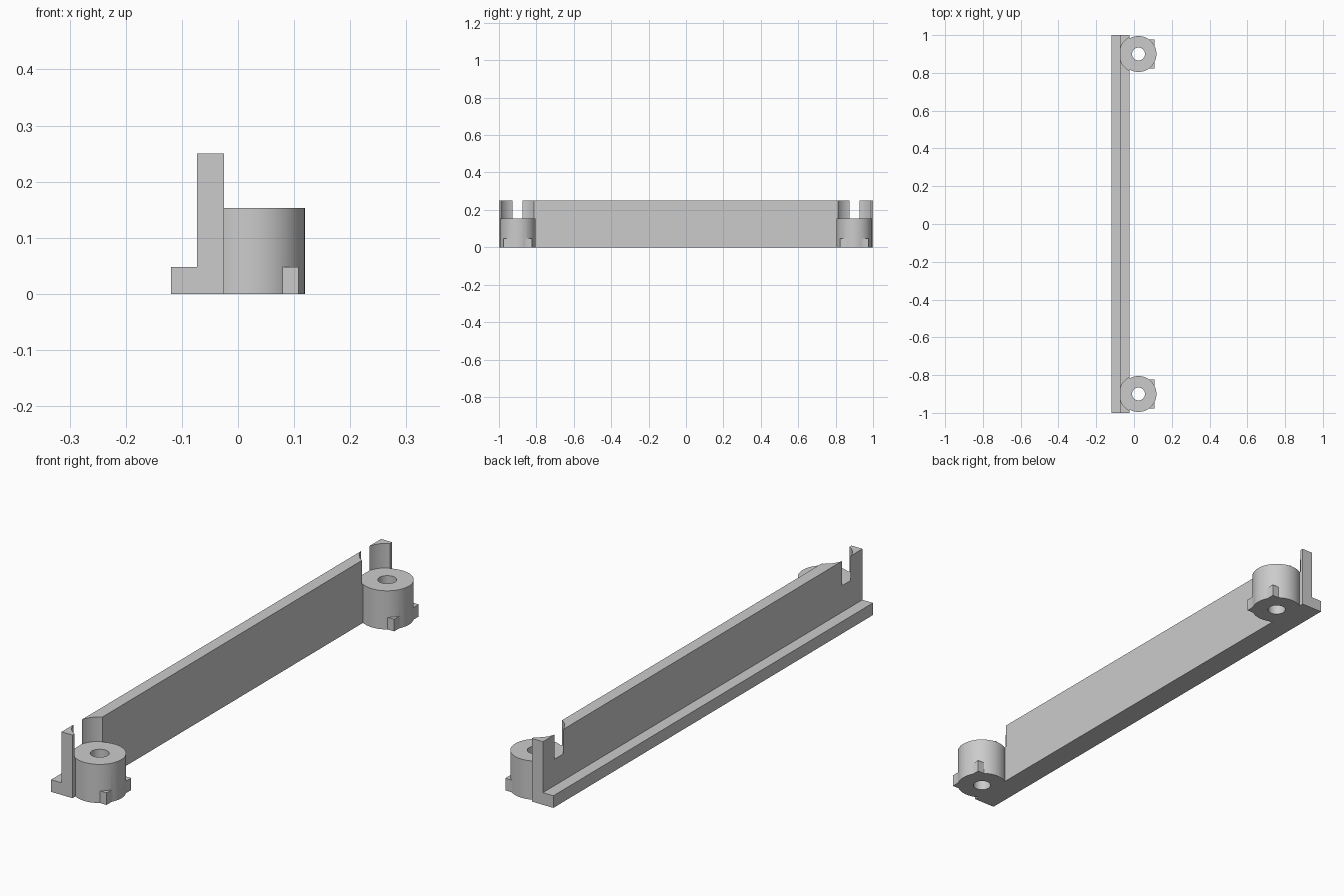
import bpy
import bmesh
from math import radians
from mathutils import Matrix

cube = bpy.data.objects.get("Cube")
if cube:
    bpy.data.objects.remove(cube, do_unlink=True)

BOSS_X, BOSS_Y = 0.024, 0.90
BOSS_R, BOSS_H = 0.095, 0.153
HOLE_R, NOTCH_R = 0.034, 0.1007
LEDGE_H, WALL_H = 0.048, 0.25

grey = bpy.data.materials.new("light_grey")
grey.use_nodes = True
colour = (0.6, 0.6, 0.6, 1)
grey.diffuse_color = colour
grey.node_tree.nodes["Principled BSDF"].inputs["Base Color"].default_value = colour


def add_object(name, bm):
    bmesh.ops.recalc_face_normals(bm, faces=bm.faces)
    mesh = bpy.data.meshes.new(name)
    bm.to_mesh(mesh)
    bm.free()
    mesh.materials.append(grey)
    obj = bpy.data.objects.new(name, mesh)
    bpy.context.collection.objects.link(obj)
    return obj


def cylinder(name, y, radius, z0, z1):
    bm = bmesh.new()
    bmesh.ops.create_cone(bm, cap_ends=True, segments=64, radius1=radius,
                          radius2=radius, depth=z1 - z0,
                          matrix=Matrix.Translation((BOSS_X, y, (z0 + z1) / 2)))
    return add_object(name, bm)


def box(name, lo, hi):
    bm = bmesh.new()
    centre = [(a + b) / 2 for a, b in zip(lo, hi)]
    size = [b - a for a, b in zip(lo, hi)]
    bmesh.ops.create_cube(bm, size=1, matrix=Matrix.Translation(centre)
                          @ Matrix.Diagonal((*size, 1)))
    return add_object(name, bm)


def combine(target, other, operation):
    mod = target.modifiers.new(operation.lower(), "BOOLEAN")
    mod.operation = operation
    mod.solver = "EXACT"
    mod.object = other
    bpy.context.view_layer.objects.active = target
    bpy.ops.object.modifier_apply(modifier=mod.name)
    bpy.data.objects.remove(other, do_unlink=True)


# L-shaped rail: low ledge with an upright wall
profile = [(-0.119, 0), (-0.025, 0), (-0.025, WALL_H), (-0.073, WALL_H),
           (-0.073, LEDGE_H), (-0.119, LEDGE_H)]
bm = bmesh.new()
face = bm.faces.new([bm.verts.new((x, -1, z)) for x, z in profile])
end = bmesh.ops.extrude_face_region(bm, geom=[face])["geom"]
bmesh.ops.translate(bm, vec=(0, 2, 0),
                    verts=[v for v in end if isinstance(v, bmesh.types.BMVert)])
rail = add_object("mounting_rail", bm)

for side in (-1, 1):
    y = side * BOSS_Y
    # Round clearance notch through the wall above the boss
    combine(rail, cylinder("notch_cutter", y, NOTCH_R, BOSS_H, 0.4), "DIFFERENCE")
    # Screw boss with two square corner tabs
    boss = cylinder("boss", y, BOSS_R, 0, BOSS_H)
    for tab_side in (-1, 1):
        ys = sorted((y + tab_side * 0.03, y + tab_side * 0.077))
        combine(boss, box("tab", (0.07, ys[0], 0), (0.108, ys[1], LEDGE_H)), "UNION")
    combine(rail, boss, "UNION")
    # Through hole
    combine(rail, cylinder("hole_cutter", y, HOLE_R, -0.1, 0.3), "DIFFERENCE")

bpy.ops.object.select_all(action="DESELECT")
rail.select_set(True)
bpy.context.view_layer.objects.active = rail
bpy.ops.object.shade_smooth_by_angle(angle=radians(30))
